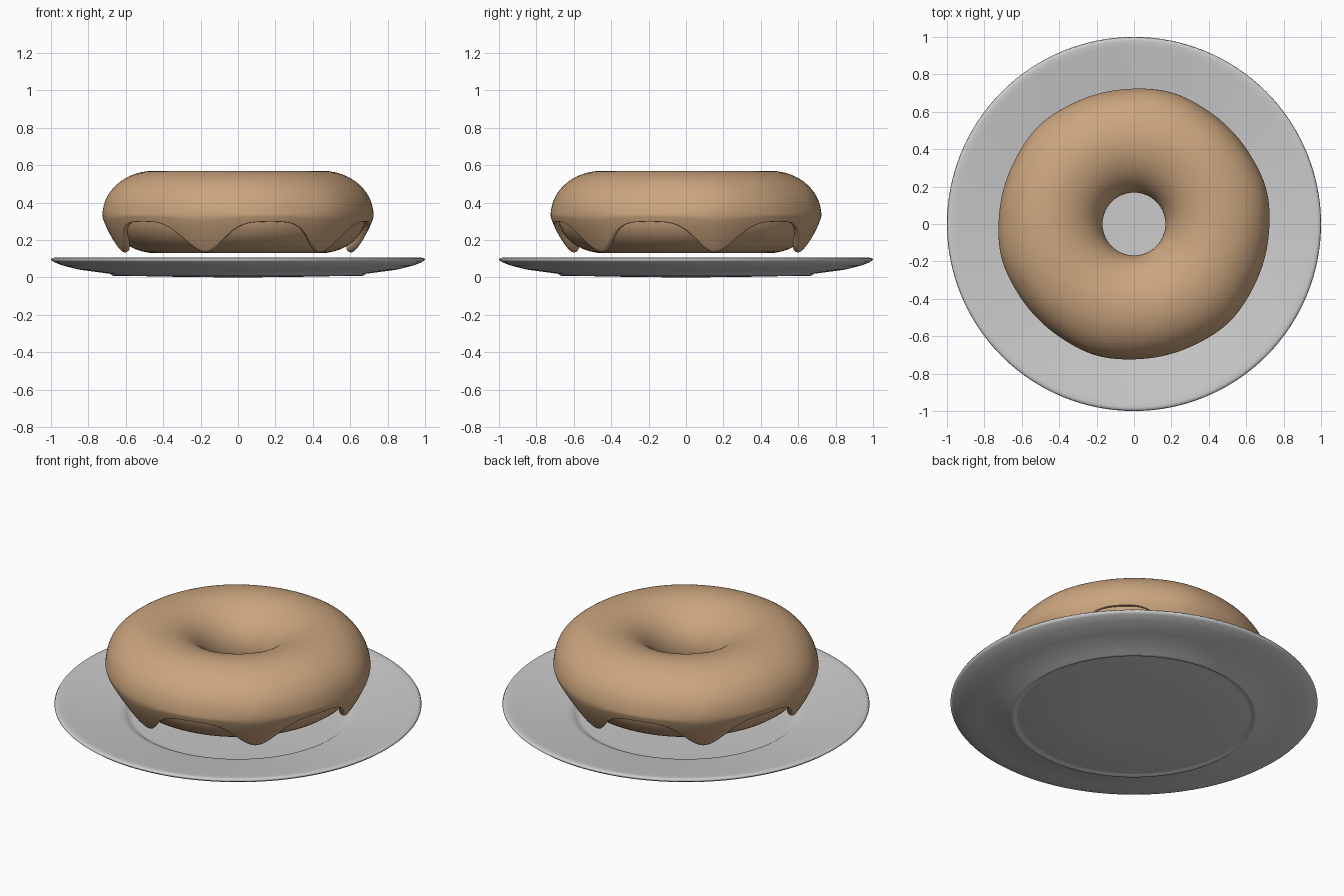
import bpy, bmesh
from math import sin, cos, pi, radians

if "Cube" in bpy.data.objects:
    bpy.data.objects.remove(bpy.data.objects["Cube"])

tan = bpy.data.materials.new("tan_glaze")
tan.diffuse_color = (0.60, 0.38, 0.21, 1)
tan.use_nodes = True
tan.node_tree.nodes["Principled BSDF"].inputs["Base Color"].default_value = tan.diffuse_color


def swept(name, rows, segs, mat=None, closed=False):
    """Revolve a profile; rows(theta) returns (radius, z) points."""
    bm = bmesh.new()
    rings = []
    for i in range(segs):
        a = 2 * pi * i / segs
        rings.append([bm.verts.new((r * cos(a), r * sin(a), z)) for r, z in rows(a)])
    n = len(rings[0])
    for i in range(segs):
        p, q = rings[i], rings[(i + 1) % segs]
        for j in range(n if closed else n - 1):
            k = (j + 1) % n
            bm.faces.new((p[j], q[j], q[k], p[k]))
    bmesh.ops.remove_doubles(bm, verts=bm.verts, dist=1e-5)
    bmesh.ops.recalc_face_normals(bm, faces=bm.faces)
    me = bpy.data.meshes.new(name)
    bm.to_mesh(me)
    bm.free()
    for f in me.polygons:
        f.use_smooth = True
    ob = bpy.data.objects.new(name, me)
    bpy.context.collection.objects.link(ob)
    if mat:
        me.materials.append(mat)
    return ob


# Plate: shallow dish with a recessed well and a low foot ring
plate_profile = [(0, 0), (0.3, 0.003), (0.61, 0.009), (0.63, 0.015), (0.645, 0.015),
                 (0.655, 0.008), (0.67, 0.01), (0.685, 0.02), (0.85, 0.042),
                 (0.94, 0.065), (0.985, 0.083), (1.0, 0.095), (0.995, 0.104),
                 (0.98, 0.106), (0.95, 0.102), (0.8, 0.078), (0.65, 0.057),
                 (0.62, 0.052), (0.605, 0.042), (0.59, 0.033), (0.57, 0.031), (0, 0.03)]
plate = swept("plate", lambda a: plate_profile, 128)

# Dough: flattened ring
dough = swept("dough", lambda a: [(0.44 + 0.245 * cos(2 * pi * k / 40),
                                   0.335 + 0.205 * sin(2 * pi * k / 40))
                                  for k in range(40)], 96, tan, True)


# Icing: shell over the dough with six hanging drips
def icing_rows(a):
    drip = (0.5 + 0.5 * cos(6 * (a - radians(14)))) ** 2.4
    pts = [(0.175, 0.27)]
    for k in range(13):
        t = pi - pi * k / 12
        swell = 0.012 * (drip - 0.6) * max(0, cos(t))
        pts.append((0.448 + (0.283 + swell) * cos(t), 0.335 + 0.238 * sin(t)))
    r0 = pts[-1][0]
    end = 0.295 - 0.18 * drip
    for k in range(1, 7):
        z = 0.335 + (end - 0.335) * k / 6
        pts.append((r0 - 0.105 * ((0.335 - z) / 0.21) ** 1.3, z))
    return pts


icing = swept("icing", icing_rows, 72, tan)
# make sure the shell faces outward before thickening inward
top = max(icing.data.polygons, key=lambda f: f.center.z)
if top.normal.z < 0:
    icing.data.flip_normals()
solid = icing.modifiers.new("thickness", "SOLIDIFY")
solid.thickness = 0.045
solid.offset = -1
sub = icing.modifiers.new("smooth", "SUBSURF")
sub.levels = sub.render_levels = 2
